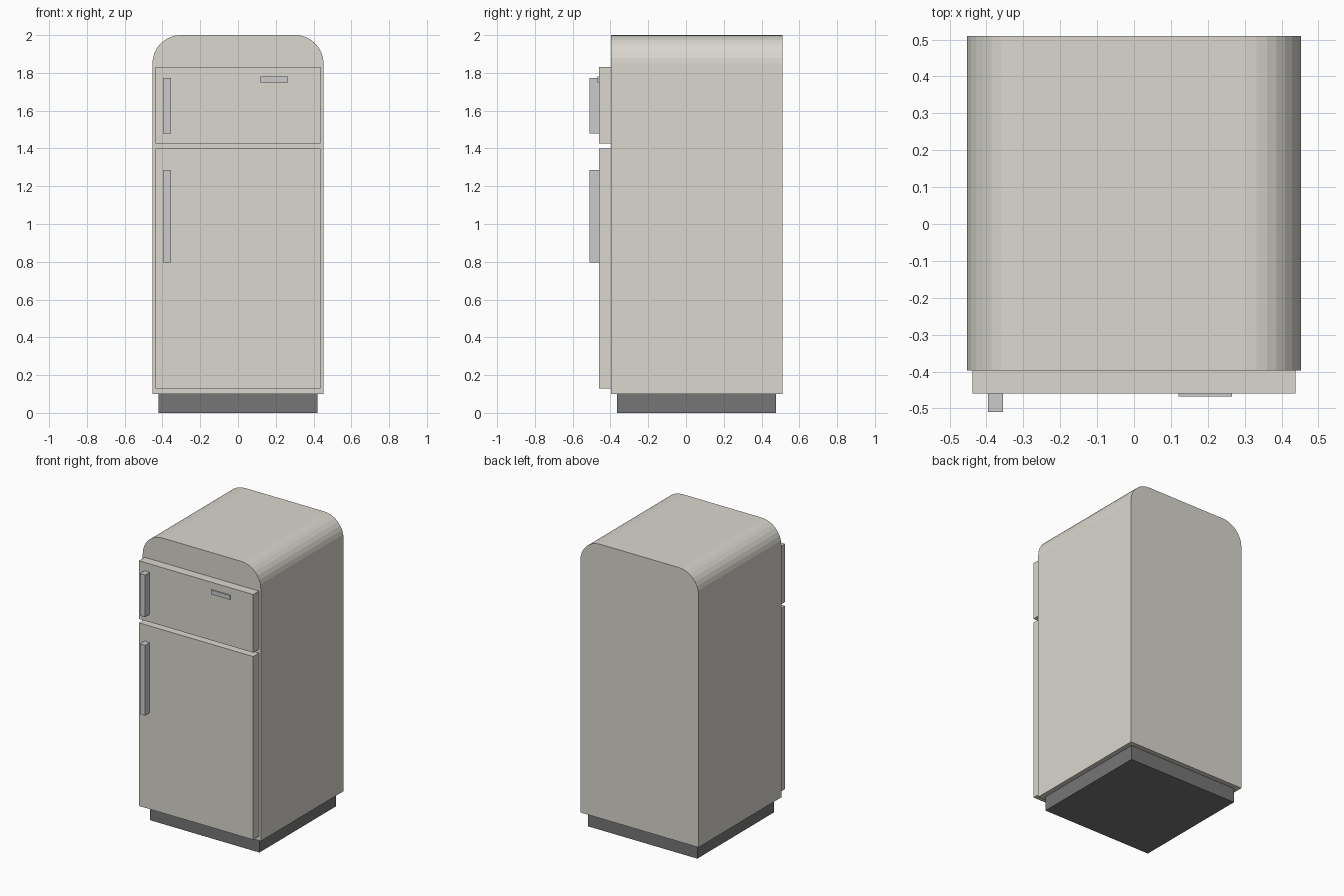
import bpy, bmesh, math

if "Cube" in bpy.data.objects:
    bpy.data.objects.remove(bpy.data.objects["Cube"])


def material(name, rgb):
    m = bpy.data.materials.new(name)
    m.diffuse_color = (*rgb, 1)
    m.use_nodes = True
    m.node_tree.nodes["Principled BSDF"].inputs["Base Color"].default_value = m.diffuse_color
    return m


ENAMEL = material("cream_enamel", (0.70, 0.68, 0.62))
METAL = material("grey_metal", (0.55, 0.55, 0.54))
DARK = material("dark_plinth", (0.18, 0.18, 0.18))


def prism(name, profile, y0, y1, mat):
    """Extrude an (x, z) outline from y0 back to y1."""
    bm = bmesh.new()
    face = bm.faces.new([bm.verts.new((x, y0, z)) for x, z in profile])
    ext = bmesh.ops.extrude_face_region(bm, geom=[face])
    verts = [g for g in ext["geom"] if isinstance(g, bmesh.types.BMVert)]
    bmesh.ops.translate(bm, verts=verts, vec=(0, y1 - y0, 0))
    bmesh.ops.recalc_face_normals(bm, faces=bm.faces)
    mesh = bpy.data.meshes.new(name)
    bm.to_mesh(mesh)
    bm.free()
    mesh.materials.append(mat)
    obj = bpy.data.objects.new(name, mesh)
    bpy.context.collection.objects.link(obj)
    return obj


def box(name, x, y, z, mat):
    outline = [(x[0], z[0]), (x[1], z[0]), (x[1], z[1]), (x[0], z[1])]
    return prism(name, outline, y[0], y[1], mat)


# Cabinet: upright outline with two rounded top corners
W, TOP, R, STEPS = 0.453, 2.0, 0.15, 8
right_arc = [(W - R + R * math.cos(a), TOP - R + R * math.sin(a))
             for a in (math.pi / 2 * i / STEPS for i in range(STEPS + 1))]
left_arc = [(-x, z) for x, z in reversed(right_arc)]
prism("cabinet", [(-W, 0.1), (W, 0.1)] + right_arc + left_arc,
      -0.397, 0.51, ENAMEL)

# Recessed plinth
box("plinth", (-0.42, 0.42), (-0.365, 0.476), (0, 0.1), DARK)

# Freezer and main doors, each with a bar handle
for name, door_z, handle_z in (("freezer", (1.427, 1.83), (1.48, 1.772)),
                               ("main", (0.13, 1.40), (0.797, 1.285))):
    box(name + "_door", (-0.438, 0.438), (-0.46, -0.397), door_z, ENAMEL)
    box(name + "_handle", (-0.396, -0.355), (-0.51, -0.46), handle_z, METAL)

# Small plain trim plate on the freezer door
box("trim_plate", (0.12, 0.266), (-0.468, -0.46), (1.75, 1.78), METAL)
